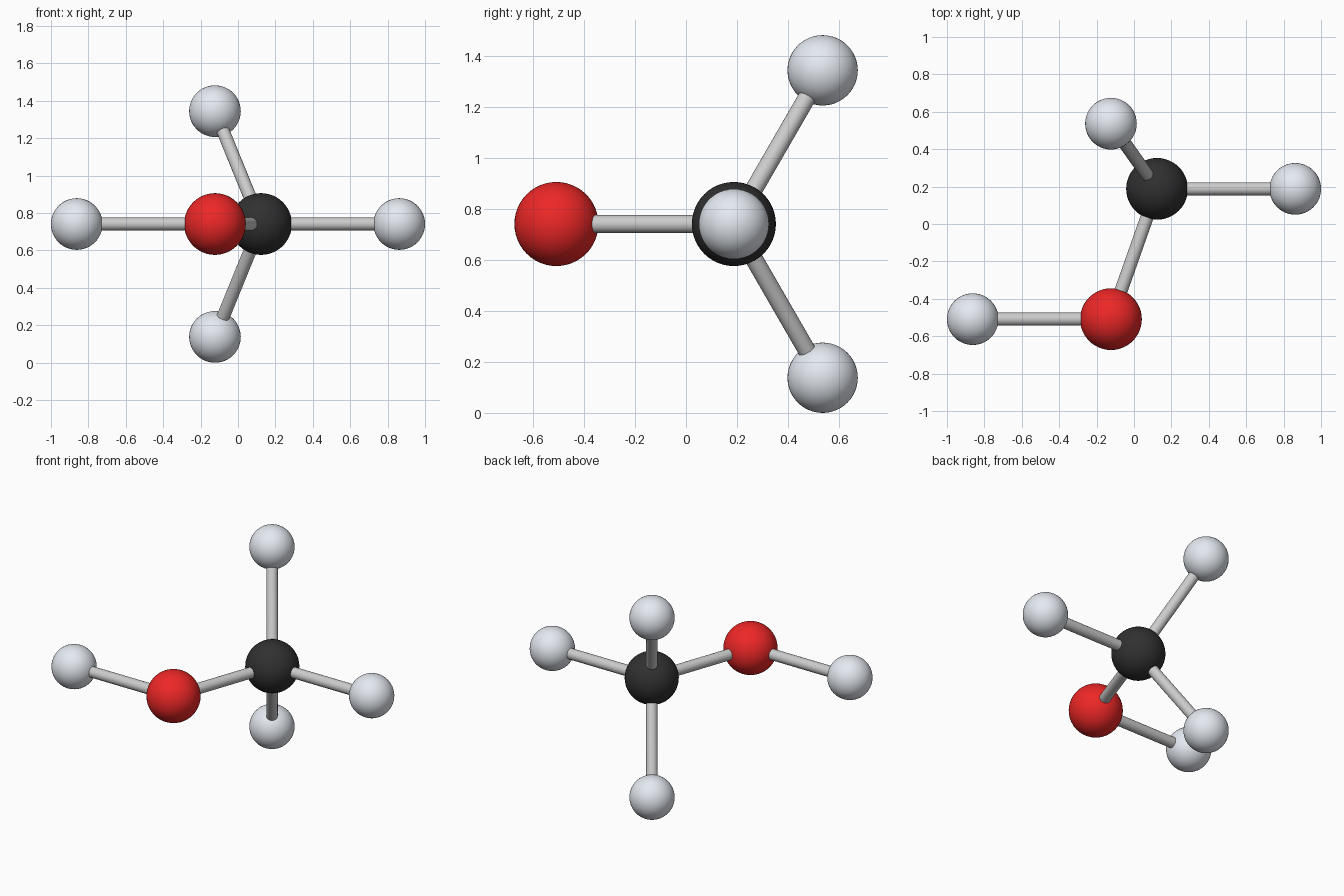
import bpy
from math import sqrt
from mathutils import Vector

if "Cube" in bpy.data.objects:
    bpy.data.objects.remove(bpy.data.objects["Cube"])

BOND = 0.739            # bond length, tetrahedral angles throughout
R_BIG, R_H, R_BOND = 0.165, 0.138, 0.035


def material(name, rgb):
    m = bpy.data.materials.new(name)
    m.diffuse_color = (*rgb, 1)
    m.use_nodes = True
    m.node_tree.nodes["Principled BSDF"].inputs["Base Color"].default_value = m.diffuse_color
    return m


BLACK = material("black", (0.03, 0.03, 0.03))
RED = material("red", (0.85, 0.02, 0.02))
WHITE = material("white", (0.78, 0.82, 0.88))


def ball(name, pos, radius, mat):
    bpy.ops.mesh.primitive_uv_sphere_add(segments=48, ring_count=24, radius=radius, location=pos)
    ob = bpy.context.object
    ob.name = name
    ob.data.materials.append(mat)
    bpy.ops.object.shade_smooth()


def stick(name, a, b):
    d = b - a
    bpy.ops.mesh.primitive_cylinder_add(vertices=32, radius=R_BOND, depth=d.length, location=(a + b) / 2)
    ob = bpy.context.object
    ob.name = name
    ob.rotation_euler = d.to_track_quat('Z', 'Y').to_euler()
    bpy.ops.object.shade_smooth_by_angle()


# Tetrahedral offsets
back = -BOND / 3
side = BOND * sqrt(8) / 3
along = Vector((BOND, 0, 0))

carbon = Vector((BOND / 6, 0.188, side * sqrt(3) / 2 + R_H))
oxygen = carbon + Vector((back, -side, 0))

# Heavy atoms and the bond joining them
ball("carbon_ball", carbon, R_BIG, BLACK)
ball("oxygen_ball", oxygen, R_BIG, RED)
stick("carbon_oxygen_bond", carbon, oxygen)

# Hydrogens with their bonds
hydrogens = {
    "right": (carbon, along),
    "upper": (carbon, Vector((back, side / 2, side * sqrt(3) / 2))),
    "lower": (carbon, Vector((back, side / 2, -side * sqrt(3) / 2))),
    "left": (oxygen, -along),
}
for name, (parent, offset) in hydrogens.items():
    ball(f"{name}_hydrogen_ball", parent + offset, R_H, WHITE)
    stick(f"{name}_hydrogen_bond", parent, parent + offset)
